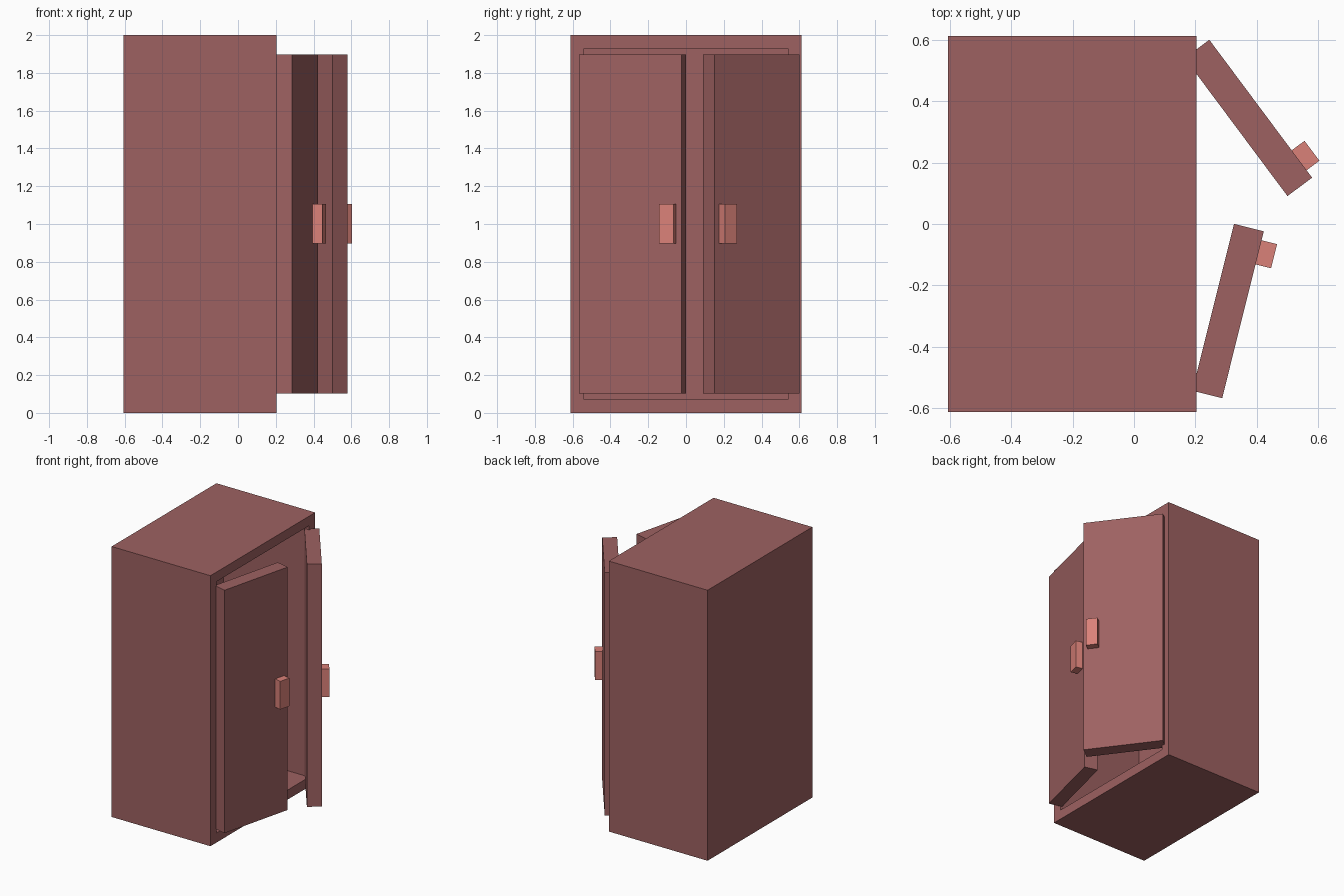
import bpy, bmesh
from math import radians
from mathutils import Matrix, Vector

if "Cube" in bpy.data.objects:
    bpy.data.objects.remove(bpy.data.objects["Cube"])


def material(name, rgb):
    m = bpy.data.materials.new(name)
    m.diffuse_color = (*rgb, 1)
    m.use_nodes = True
    m.node_tree.nodes["Principled BSDF"].inputs["Base Color"].default_value = m.diffuse_color
    return m


WOOD = material("wood", (0.34, 0.12, 0.12))
KNOB = material("handle", (0.70, 0.22, 0.19))


def box_bmesh(lo, hi):
    lo, hi = Vector(lo), Vector(hi)
    bm = bmesh.new()
    bmesh.ops.create_cube(bm, size=1)
    bmesh.ops.scale(bm, vec=hi - lo, verts=bm.verts)
    bmesh.ops.translate(bm, vec=(lo + hi) / 2, verts=bm.verts)
    return bm


def make_object(name, bm, mat):
    bmesh.ops.recalc_face_normals(bm, faces=bm.faces)
    me = bpy.data.meshes.new(name)
    bm.to_mesh(me)
    bm.free()
    me.materials.append(mat)
    ob = bpy.data.objects.new(name, me)
    bpy.context.collection.objects.link(ob)
    return ob


# Cabinet: solid box with its +x face inset and pushed inwards
bm = box_bmesh((-0.605, -0.612, 0), (0.203, 0.612, 2))
bm.normal_update()
front = max(bm.faces, key=lambda f: f.calc_center_median().x)
bmesh.ops.inset_region(bm, faces=[front], thickness=0.1)
ext = bmesh.ops.extrude_discrete_faces(bm, faces=[front])
bmesh.ops.translate(bm, vec=(-0.7, 0, 0), verts=ext["faces"][0].verts)
make_object("cabinet_body", bm, WOOD)


# Doors with handles: built closed along y from the hinge, then swung open
def door(name, side, hinge, angle):
    swing = Matrix.Translation((*hinge, 0)) @ Matrix.Rotation(side * radians(angle), 4, 'Z')

    def part(label, x0, x1, y0, y1, z0, z1, mat):
        ys = sorted((-side * y0, -side * y1))
        ob = make_object(label, box_bmesh((x0, ys[0], z0), (x1, ys[1], z1)), mat)
        ob.data.transform(swing)

    part(name + "_door", 0, 0.1, 0, 0.56, 0.102, 1.898, WOOD)
    part(name + "_handle", 0.08, 0.152, 0.449, 0.53, 0.897, 1.105, KNOB)


door("wide_open", 1, (0.165, 0.54), 36.7)
door("ajar", -1, (0.19, -0.543), 14)
